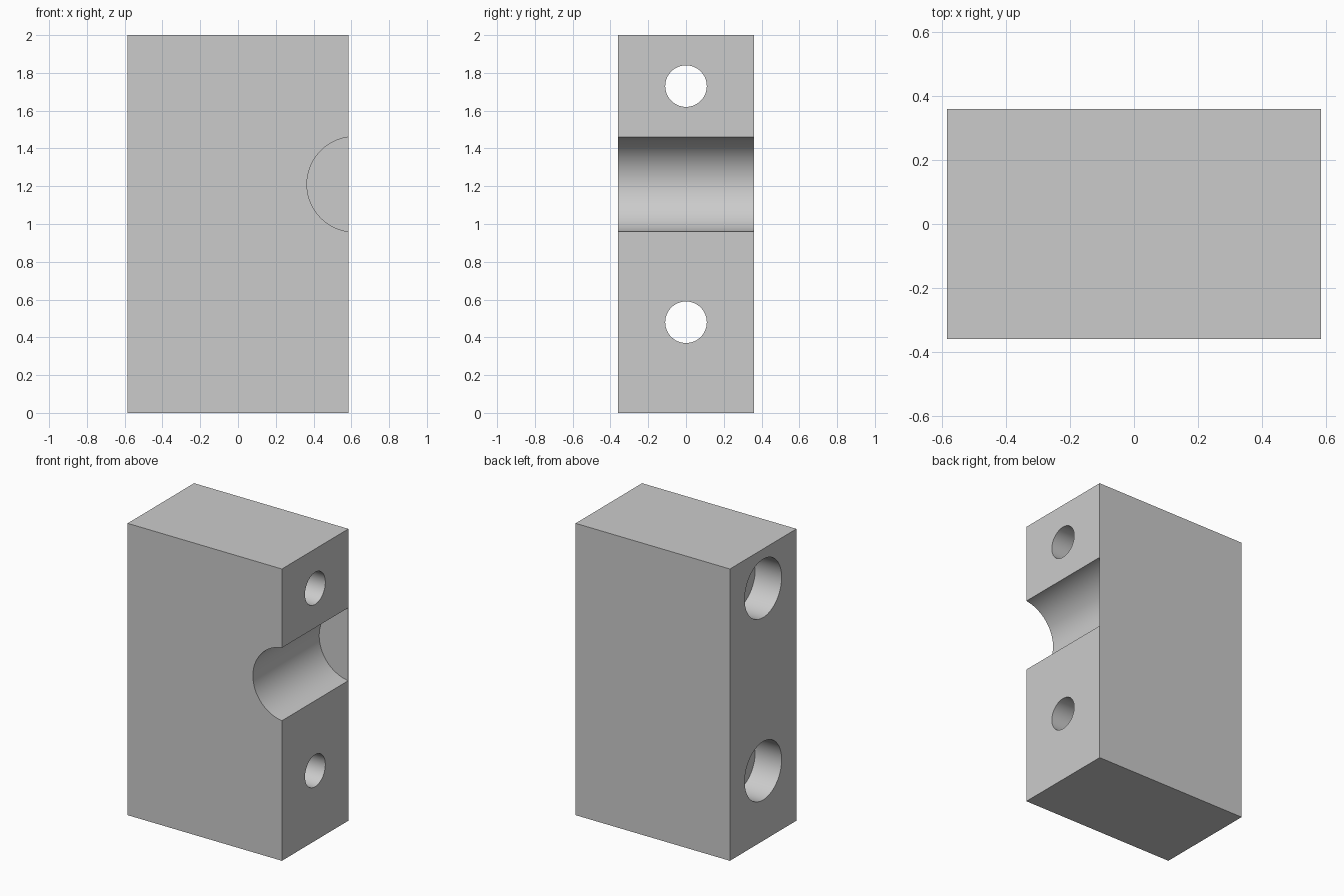
import bpy
import math

cube = bpy.data.objects.get("Cube")
if cube:
    bpy.data.objects.remove(cube, do_unlink=True)

WIDTH, DEPTH, HEIGHT = 1.17, 0.72, 2.0
HALF_X, HALF_Y = WIDTH / 2, DEPTH / 2
GROOVE_Z, GROOVE_X, GROOVE_R = 1.21, 0.617, 0.252
HOLE_HEIGHTS = (0.48, 1.73)

# Single grey material
grey = bpy.data.materials.new("light grey")
grey.use_nodes = True
colour = (0.6, 0.6, 0.6, 1)
grey.diffuse_color = colour
grey.node_tree.nodes["Principled BSDF"].inputs["Base Color"].default_value = colour


def box(name, size, location):
    bpy.ops.mesh.primitive_cube_add(size=1, location=location)
    ob = bpy.context.object
    ob.name = name
    ob.scale = size
    bpy.ops.object.transform_apply(location=False, rotation=False, scale=True)
    ob.data.materials.append(grey)
    return ob


def cylinder(name, radius, length, location, rotation):
    bpy.ops.mesh.primitive_cylinder_add(vertices=96, radius=radius, depth=length,
                                        location=location, rotation=rotation)
    ob = bpy.context.object
    ob.name = name
    ob.data.materials.append(grey)
    return ob


def cut(target, cutter):
    mod = target.modifiers.new(cutter.name, "BOOLEAN")
    mod.operation = "DIFFERENCE"
    mod.solver = "EXACT"
    mod.object = cutter
    bpy.context.view_layer.objects.active = target
    bpy.ops.object.modifier_apply(modifier=mod.name)
    bpy.data.objects.remove(cutter, do_unlink=True)


# Clamp block
block = box("clamp_block", (WIDTH, DEPTH, HEIGHT), (0, 0, HEIGHT / 2))

# Round groove, closed at the back by a thin skin of the block
SKIN = 0.002
groove_end = HALF_Y - SKIN
groove_start = -HALF_Y - 0.1
cut(block, cylinder("groove_cutter", GROOVE_R, groove_end - groove_start,
                    (GROOVE_X, (groove_end + groove_start) / 2, GROOVE_Z),
                    (math.pi / 2, 0, 0)))

# Bolt holes with counterbores on the far side
for z in HOLE_HEIGHTS:
    cut(block, cylinder("bolt_hole_cutter", 0.11, WIDTH + 0.2, (0, 0, z),
                        (0, math.pi / 2, 0)))
    cut(block, cylinder("counterbore_cutter", 0.2, 0.4, (-HALF_X, 0, z),
                        (0, math.pi / 2, 0)))

# Smooth bores, sharp edges
bpy.ops.object.select_all(action="DESELECT")
block.select_set(True)
bpy.context.view_layer.objects.active = block
bpy.ops.object.shade_smooth_by_angle(angle=math.radians(30))
